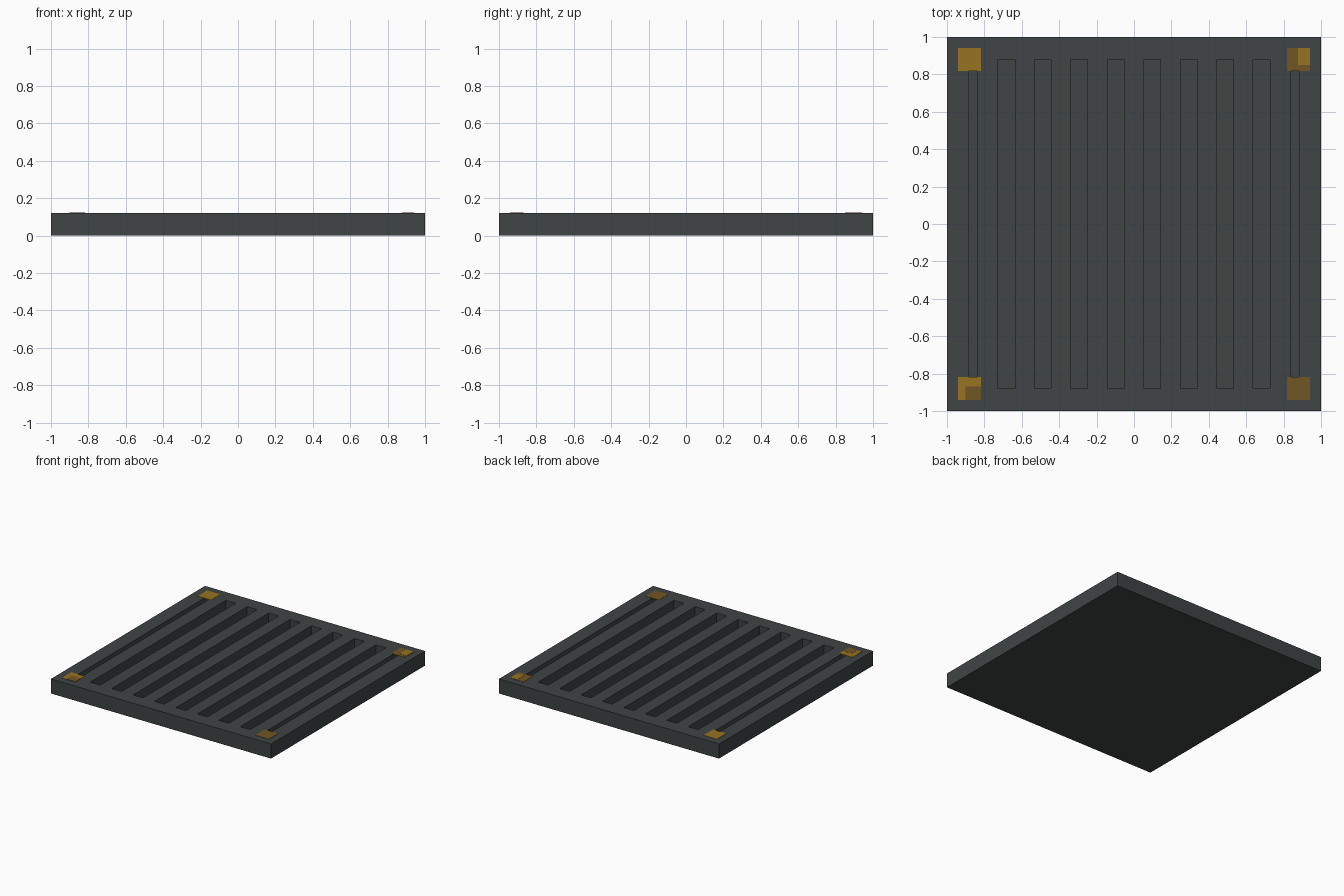
import bpy
import bmesh
from mathutils import Matrix, Vector

cube = bpy.data.objects.get("Cube")
if cube:
    bpy.data.objects.remove(cube, do_unlink=True)

TOP = 0.12
SLOT_FLOOR = 0.03
PITCH = 0.195


def material(name, rgb):
    mat = bpy.data.materials.new(name)
    mat.use_nodes = True
    color = (*rgb, 1.0)
    mat.diffuse_color = color
    bsdf = next(n for n in mat.node_tree.nodes if n.type == "BSDF_PRINCIPLED")
    bsdf.inputs["Base Color"].default_value = color
    bsdf.inputs["Roughness"].default_value = 0.8
    return mat


slate = material("dark slate", (0.05, 0.058, 0.058))
amber = material("amber", (0.31, 0.17, 0.016))
brown = material("worn amber", (0.165, 0.092, 0.018))


def boxes(name, bounds, mat):
    """One object made of boxes, each given as a low and a high corner."""
    bm = bmesh.new()
    for low, high in bounds:
        low, high = Vector(low), Vector(high)
        place = Matrix.Translation((low + high) / 2) @ Matrix.Diagonal((*(high - low), 1))
        bmesh.ops.create_cube(bm, size=1, matrix=place)
    mesh = bpy.data.meshes.new(name)
    bm.to_mesh(mesh)
    bm.free()
    mesh.materials.append(mat)
    obj = bpy.data.objects.new(name, mesh)
    bpy.context.collection.objects.link(obj)
    return obj


def slot(x, width, reach):
    return ((x - width / 2, -reach, SLOT_FLOOR), (x + width / 2, reach, TOP + 0.1))


# Solid square plate with eight wide slots and a thin one at each side
plate = boxes("floor_plate", [((-1, -1, 0), (1, 1, TOP))], slate)
slots = [slot((i - 3.5) * PITCH, 0.09, 0.88) for i in range(8)]
slots += [slot(side * 0.86, 0.042, 0.83) for side in (-1, 1)]
cutter = boxes("slot_cutter", slots, slate)
cutter.hide_render = True

cut = plate.modifiers.new("slots", "BOOLEAN")
cut.operation = "DIFFERENCE"
cut.solver = "EXACT"
cut.object = cutter
bpy.context.view_layer.objects.active = plate
bpy.ops.object.modifier_apply(modifier=cut.name)
bpy.data.objects.remove(cutter, do_unlink=True)


# Thin square pads in the corners
def pad(name, x, y, mat):
    half = 0.061
    boxes(name, [((x - half, y - half, TOP - 0.004), (x + half, y + half, TOP + 0.002))], mat)


pad("back_right_pad", -0.88, 0.88, amber)
pad("front_right_pad", -0.88, -0.88, amber)
pad("back_left_pad", 0.88, 0.88, brown)
pad("front_left_pad", 0.88, -0.88, brown)

# Patches of the other shade on two of the pads
boxes("front_right_patch", [((-0.9, -0.941, TOP), (-0.819, -0.87, TOP + 0.003))], brown)
boxes("back_left_patch", [((0.877, 0.85, TOP), (0.941, 0.941, TOP + 0.003))], amber)
